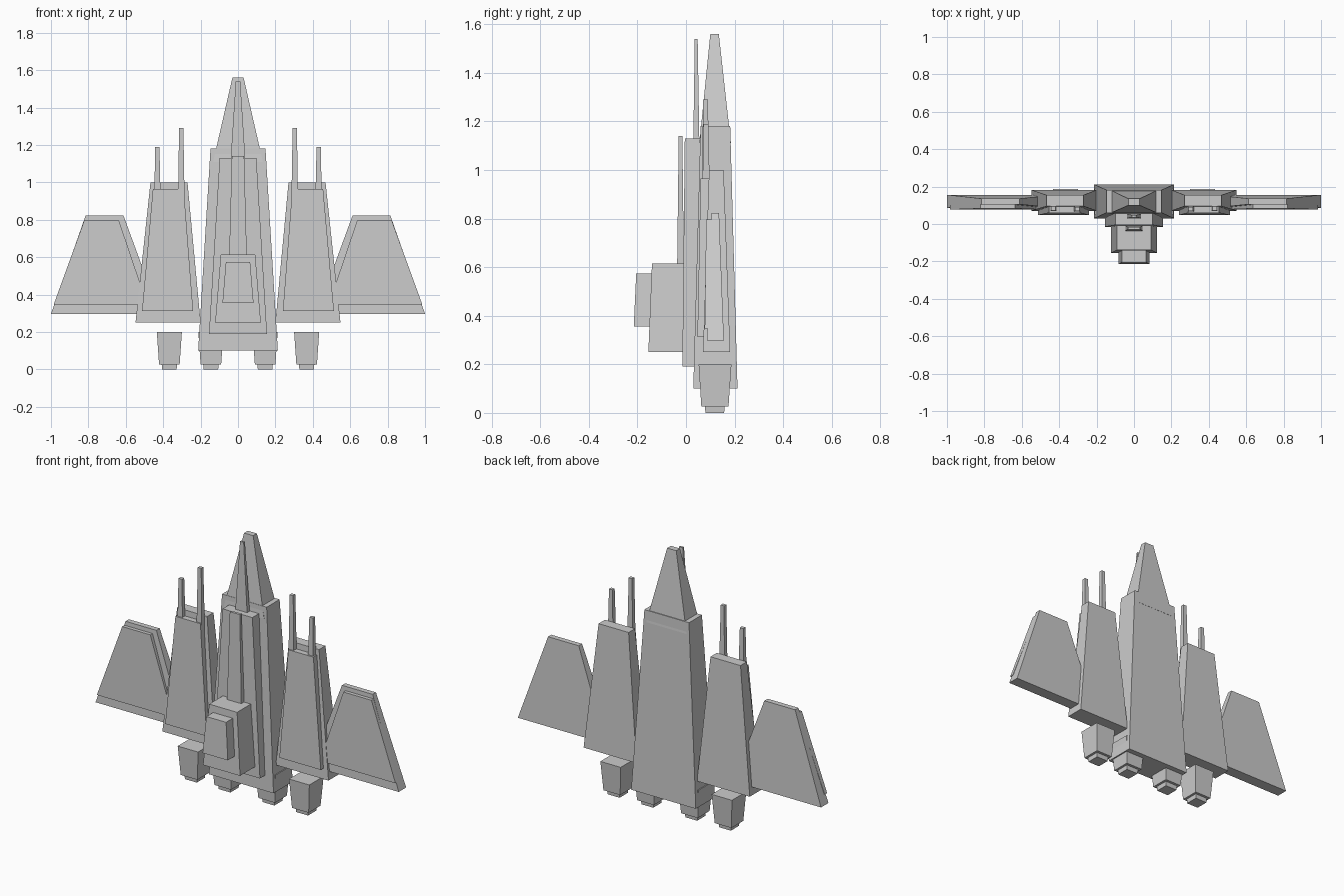
import bpy


def frustum(name, z0, z1, bottom, top, mirror=False):
    """Tapered box; bottom and top are (x0, x1, y0, y1) rectangles."""
    verts = []
    for z, (x0, x1, y0, y1) in ((z0, bottom), (z1, top)):
        verts += [(x0, y0, z), (x1, y0, z), (x1, y1, z), (x0, y1, z)]
    faces = [(3, 2, 1, 0), (4, 5, 6, 7)]
    faces += [(i, (i + 1) % 4, (i + 1) % 4 + 4, i + 4) for i in range(4)]
    mesh = bpy.data.meshes.new(name)
    mesh.from_pydata(verts, [], faces)
    obj = bpy.data.objects.new(name, mesh)
    bpy.context.collection.objects.link(obj)
    if mirror:
        obj.modifiers.new("Mirror", 'MIRROR').use_axis[0] = True
    return obj


def centred(name, z0, z1, w0, ys0, w1, ys1):
    """Frustum symmetric about x = 0, from half widths and y ranges."""
    return frustum(name, z0, z1, (-w0, w0, *ys0), (-w1, w1, *ys1))


# Central fuselage and nose
centred("fuselage", 0.10, 1.18, 0.213, (0.03, 0.212), 0.147, (0.06, 0.182))
centred("nose", 1.11, 1.56, 0.133, (0.055, 0.185), 0.03, (0.10, 0.135))
centred("nose_needle", 1.11, 1.54, 0.04, (0.03, 0.055), 0.012, (0.036, 0.048))

# Stacked front details
centred("front_plate", 0.19, 1.13, 0.155, (-0.015, 0.035), 0.098, (-0.005, 0.065))
centred("front_spine", 0.30, 1.14, 0.055, (-0.04, -0.005), 0.033, (-0.03, -0.015))
centred("cockpit_block", 0.25, 0.615, 0.122, (-0.155, -0.01), 0.092, (-0.14, -0.01))
centred("cockpit_cap", 0.355, 0.573, 0.083, (-0.215, -0.15), 0.065, (-0.205, -0.14))

# Inner wings with raised plates
frustum("inner_wing", 0.25, 1.0, (0.20, 0.548, 0.07, 0.182),
        (0.27, 0.468, 0.095, 0.155), True)
frustum("inner_wing_plate", 0.313, 0.965, (0.24, 0.513, 0.047, 0.08),
        (0.29, 0.455, 0.06, 0.10), True)

# Gun barrels
frustum("inner_gun", 0.75, 1.29, (0.283, 0.323, 0.065, 0.10),
        (0.292, 0.315, 0.07, 0.09), True)
frustum("outer_gun", 0.75, 1.19, (0.41, 0.45, 0.065, 0.10),
        (0.42, 0.443, 0.072, 0.093), True)

# Outer wings with raised plates
frustum("outer_wing", 0.297, 0.822, (0.42, 1.0, 0.086, 0.156),
        (0.612, 0.815, 0.105, 0.136), True)
frustum("outer_wing_plate", 0.348, 0.797, (0.485, 0.985, 0.077, 0.10),
        (0.637, 0.822, 0.083, 0.115), True)

# Engines and nozzles
for label, cx in (("inner", 0.145), ("outer", 0.367)):
    frustum(label + "_engine", 0.027, 0.2,
            (cx - 0.055, cx + 0.055, 0.063, 0.175),
            (cx - 0.067, cx + 0.067, 0.052, 0.187), True)
    frustum(label + "_nozzle", 0.0, 0.04,
            (cx - 0.039, cx + 0.039, 0.08, 0.157),
            (cx - 0.042, cx + 0.042, 0.077, 0.16), True)
